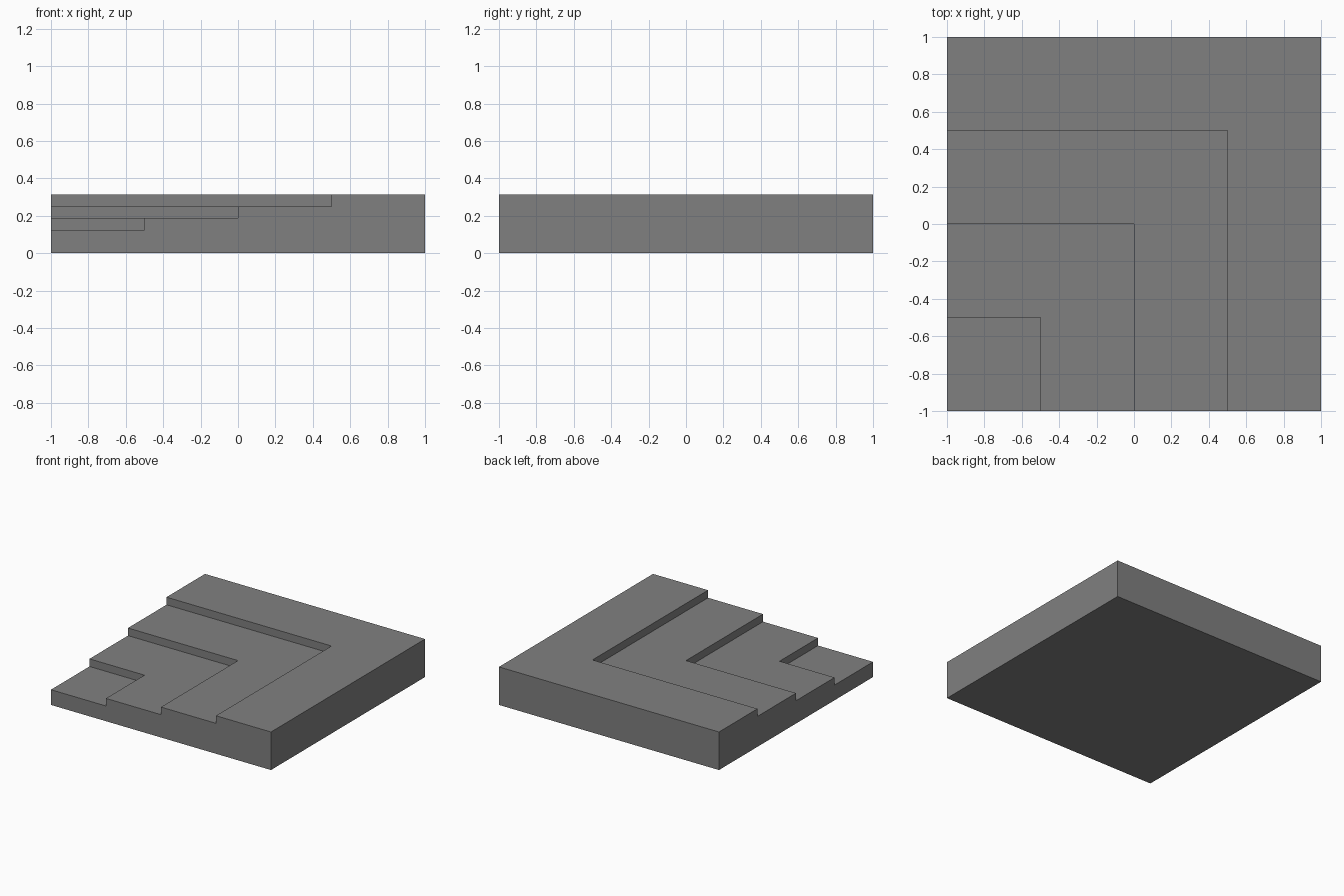
import bpy
import bmesh

if "Cube" in bpy.data.objects:
    bpy.data.objects.remove(bpy.data.objects["Cube"])

# Four terraces: outer edge of each square step and its height
EDGES = [-0.5, 0.0, 0.5, 1.0]
HEIGHTS = [0.125, 0.1875, 0.25, 0.3125]

grey = bpy.data.materials.new("mid grey")
grey.diffuse_color = (0.216, 0.216, 0.216, 1)
grey.use_nodes = True
grey.node_tree.nodes["Principled BSDF"].inputs["Base Color"].default_value = grey.diffuse_color

bm = bmesh.new()


def face(*points):
    bm.faces.new([bm.verts.new(p) for p in points])


# Treads: a square corner step, then nested L shapes
e, h = EDGES[0], HEIGHTS[0]
face((-1, -1, h), (e, -1, h), (e, e, h), (-1, e, h))
for a, b, h in zip(EDGES, EDGES[1:], HEIGHTS[1:]):
    face((a, -1, h), (b, -1, h), (b, b, h), (-1, b, h), (-1, a, h), (a, a, h))

# Risers between the terraces
for e, lo, hi in zip(EDGES, HEIGHTS, HEIGHTS[1:]):
    face((e, -1, lo), (e, -1, hi), (e, e, hi), (e, e, lo))
    face((-1, e, lo), (-1, e, hi), (e, e, hi), (e, e, lo))

# Stepped front and left walls share one staircase profile
profile = [(1, 0), (-1, 0), (-1, HEIGHTS[0])]
for e, lo, hi in zip(EDGES, HEIGHTS, HEIGHTS[1:]):
    profile += [(e, lo), (e, hi)]
profile.append((1, HEIGHTS[-1]))
face(*[(u, -1, z) for u, z in profile])
face(*[(-1, u, z) for u, z in profile])

# Plain right and back walls, and the underside
top = HEIGHTS[-1]
face((1, -1, 0), (1, 1, 0), (1, 1, top), (1, -1, top))
face((-1, 1, 0), (1, 1, 0), (1, 1, top), (-1, 1, top))
face((-1, -1, 0), (-1, 1, 0), (1, 1, 0), (1, -1, 0))

# Weld into one closed solid
bmesh.ops.remove_doubles(bm, verts=bm.verts, dist=1e-5)
bmesh.ops.recalc_face_normals(bm, faces=bm.faces)
mesh = bpy.data.meshes.new("terraced_block")
bm.to_mesh(mesh)
bm.free()
mesh.materials.append(grey)
block = bpy.data.objects.new("terraced_block", mesh)
bpy.context.collection.objects.link(block)
